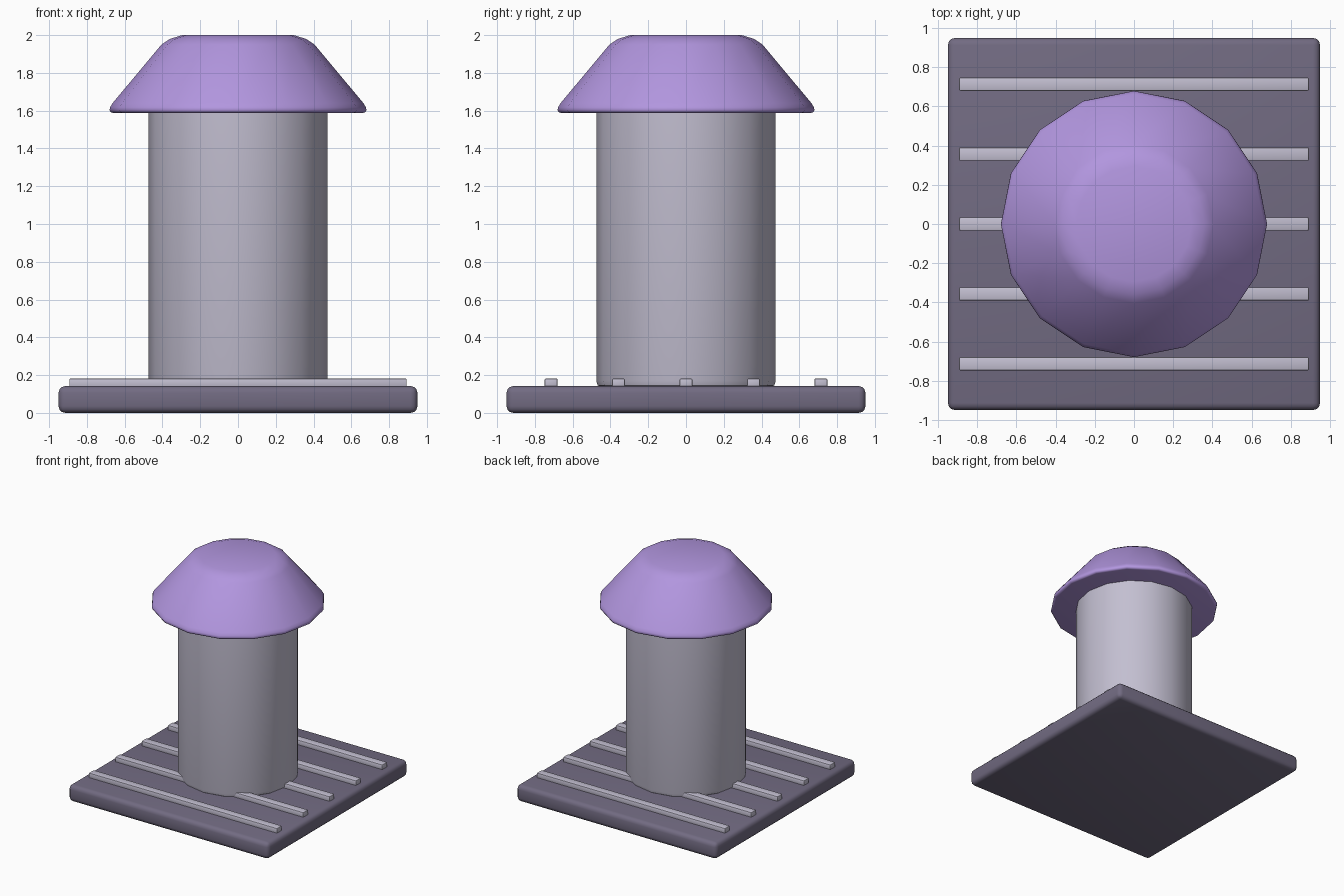
import bpy, bmesh, math

if "Cube" in bpy.data.objects:
    bpy.data.objects.remove(bpy.data.objects["Cube"])


def material(name, rgb):
    m = bpy.data.materials.new(name)
    lin = [(c / 255 / 12.92) if c < 10 else ((c / 255 + 0.055) / 1.055) ** 2.4 for c in rgb]
    m.diffuse_color = (*lin, 1)
    m.use_nodes = True
    m.node_tree.nodes["Principled BSDF"].inputs["Base Color"].default_value = m.diffuse_color
    return m


dark = material("dark slate", (114, 107, 130))
grey = material("pale grey", (195, 191, 209))
purple = material("soft purple", (178, 150, 223))


def finish(ob, mat, angle):
    ob.data.materials.append(mat)
    bpy.ops.object.select_all(action='DESELECT')
    ob.select_set(True)
    bpy.context.view_layer.objects.active = ob
    bpy.ops.object.shade_smooth_by_angle(angle=math.radians(angle))


def box(name, center, size, mat, bevel, segments=3):
    bpy.ops.mesh.primitive_cube_add(size=1, location=center)
    ob = bpy.context.object
    ob.name = name
    ob.scale = size
    bpy.ops.object.transform_apply(location=False, rotation=False, scale=True)
    mod = ob.modifiers.new("rounded edges", 'BEVEL')
    mod.width, mod.segments = bevel, segments
    bpy.ops.object.modifier_apply(modifier=mod.name)
    finish(ob, mat, 35)


def lathe(name, profile, sides, mat, angle):
    """Closed solid of revolution from (radius, height) points."""
    bm = bmesh.new()
    rings = [[bm.verts.new((r * math.cos(2 * math.pi * i / sides),
                            r * math.sin(2 * math.pi * i / sides), z))
              for i in range(sides)] for r, z in profile]
    for a, b in zip(rings, rings[1:]):
        for i in range(sides):
            j = (i + 1) % sides
            bm.faces.new((a[i], a[j], b[j], b[i]))
    bm.faces.new(rings[0][::-1])
    bm.faces.new(rings[-1])
    me = bpy.data.meshes.new(name)
    bm.to_mesh(me)
    bm.free()
    ob = bpy.data.objects.new(name, me)
    bpy.context.collection.objects.link(ob)
    finish(ob, mat, angle)


# Square base plate with rounded edges
box("base_plate", (0, 0, 0.071), (1.9, 1.9, 0.142), dark, 0.036)

# Raised grip ribs across the plate
for k in range(-2, 3):
    box(f"rib_{k + 3}", (0, k * 0.357, 0.158), (1.786, 0.068, 0.048), grey, 0.007, 2)

# Round post
lathe("post", [(0.452, 0.136), (0.468, 0.146), (0.475, 0.17), (0.475, 1.62)], 16, grey, 40)

# Flared cap with a softened rim and shoulder
lathe("cap", [(0.66, 1.588), (0.674, 1.592), (0.68, 1.604), (0.677, 1.618),
              (0.664, 1.64), (0.405, 1.95), (0.36, 1.98), (0.295, 2.0)],
      16, purple, 50)
